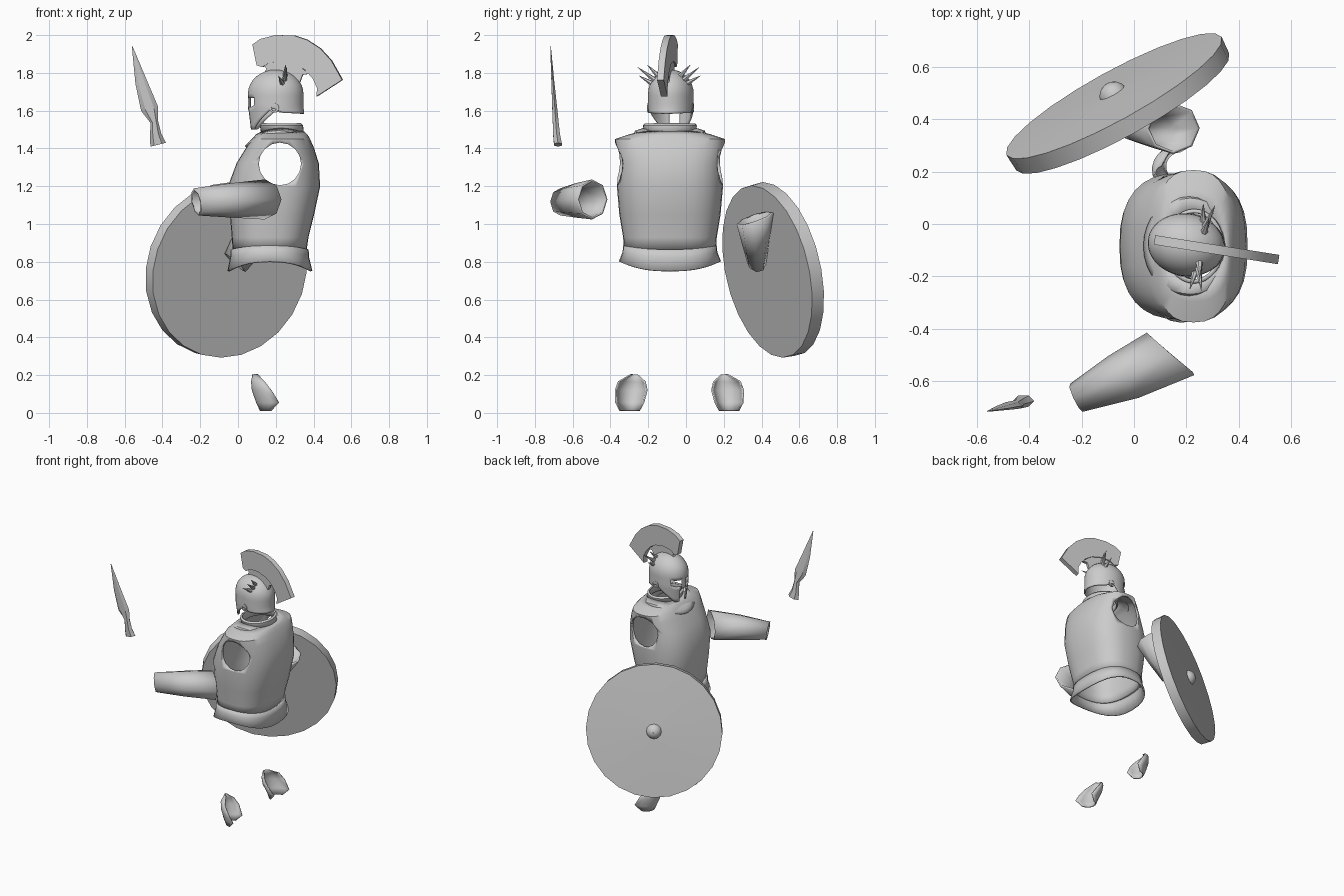
import bpy, bmesh
from math import sin, cos, pi, radians, copysign
from mathutils import Vector, Matrix

if "Cube" in bpy.data.objects:
    bpy.data.objects.remove(bpy.data.objects["Cube"])

CY = -0.085                      # body centre line in y
HEAD = Matrix.Translation((0.2, -0.08, 0)) @ Matrix.Rotation(radians(-9), 4, 'Z')


def make(name, verts, faces, solid=0.0, matrix=None, angle=35):
    me = bpy.data.meshes.new(name)
    me.from_pydata([tuple(v) for v in verts], [], faces)
    bm = bmesh.new()
    bm.from_mesh(me)
    bmesh.ops.remove_doubles(bm, verts=bm.verts, dist=1e-5)
    bmesh.ops.delete(bm, geom=[v for v in bm.verts if not v.link_faces], context='VERTS')
    bmesh.ops.recalc_face_normals(bm, faces=bm.faces)
    bm.to_mesh(me)
    bm.free()
    ob = bpy.data.objects.new(name, me)
    bpy.context.collection.objects.link(ob)
    if matrix:
        ob.matrix_world = matrix
    if solid:
        m = ob.modifiers.new("thickness", 'SOLIDIFY')
        m.thickness, m.offset = solid, 0
    bpy.ops.object.select_all(action='DESELECT')
    ob.select_set(True)
    bpy.context.view_layer.objects.active = ob
    bpy.ops.object.shade_smooth_by_angle(angle=radians(angle))
    return ob


def loft(name, rings, closed=True, caps=False, keep=None, **kw):
    n = len(rings[0])
    verts = [Vector(p) for r in rings for p in r]
    faces = []
    for i in range(len(rings) - 1):
        for j in range(n if closed else n - 1):
            k = (j + 1) % n
            f = (i * n + j, i * n + k, (i + 1) * n + k, (i + 1) * n + j)
            if keep is None or keep(sum((verts[v] for v in f), Vector()) / 4, j):
                faces.append(f)
    if caps:
        faces += [tuple(range(n)), tuple(range((len(rings) - 1) * n, len(rings) * n))]
    return make(name, verts, faces, **kw)


def oval(c, u, v, n=8):
    c, u, v = Vector(c), Vector(u), Vector(v)
    return [c + u * cos(2 * pi * i / n) + v * sin(2 * pi * i / n) for i in range(n)]


def body_ring(z, x0, x1, hy, p=2.6, dip=0.0, n=32):
    # squarish oval around the body; dip lowers the front and back
    pts = []
    for i in range(n):
        a = 2 * pi * i / n
        c, s = cos(a), sin(a)
        pts.append(((x0 + x1) / 2 + (x1 - x0) / 2 * copysign(abs(c) ** (2 / p), c),
                    CY + hy * copysign(abs(s) ** (2 / p), s), z - dip * c * c))
    return pts


def plate(name, outline, y, t, matrix=None):
    n = len(outline)
    verts = [(x, y + s * t / 2, z) for s in (-1, 1) for x, z in outline]
    faces = [tuple(range(n)), tuple(range(n, 2 * n))]
    faces += [(i, (i + 1) % n, n + (i + 1) % n, n + i) for i in range(n)]
    return make(name, verts, faces, matrix=matrix)


# breastplate shell with round arm holes
torso = loft("breastplate", [body_ring(*r) for r in (
    (0.86, -0.02, 0.355, 0.235), (0.93, -0.025, 0.365, 0.24), (1.05, -0.035, 0.395, 0.26),
    (1.2, -0.045, 0.427, 0.273), (1.32, 0.0, 0.42, 0.272), (1.40, 0.05, 0.395, 0.282),
    (1.445, 0.08, 0.375, 0.285), (1.468, 0.1, 0.362, 0.21), (1.485, 0.13, 0.345, 0.14, 2.2))],
    solid=0.016)
hole = loft("arm_hole_cutter", [oval((0.222, y, 1.318), (0.112, 0, 0), (0, 0, 0.113), 16)
                                for y in (-0.6, 0.4)], caps=True)
hole.hide_render = True
hole.hide_set(True)
cut = torso.modifiers.new("arm_holes", 'BOOLEAN')
cut.operation, cut.object = 'DIFFERENCE', hole

# flared belt and neck collar
loft("belt", [body_ring(0.885, -0.035, 0.368, 0.242, 2.5, 0.02),
              body_ring(0.85, -0.035, 0.37, 0.245, 2.5, 0.025),
              body_ring(0.80, -0.05, 0.388, 0.265, 2.5, 0.05)], solid=0.012)
loft("collar", [body_ring(1.468, 0.04, 0.375, 0.19, 2, 0.06), body_ring(1.49, 0.06, 0.37, 0.18, 2, 0.06),
                body_ring(1.502, 0.11, 0.35, 0.14, 2, 0.025)], solid=0.012)
loft("neck_ring", [body_ring(1.47, 0.13, 0.345, 0.13, 2), body_ring(1.52, 0.12, 0.34, 0.138, 2),
                   body_ring(1.53, 0.13, 0.33, 0.13, 2)], solid=0.01)

# forearm guards
loft("right_forearm_guard", [
    oval((-0.22, -0.665, 1.117), (0.022, -0.048, 0), (-0.012, 0, 0.066)),
    oval((-0.04, -0.585, 1.125), (0.055, -0.075, 0), (0, 0, 0.085)),
    oval((0.14, -0.497, 1.13), (0.088, -0.076, 0), (0, 0, 0.1))], solid=0.012, angle=50)
loft("left_forearm_guard", [
    oval((-0.015, 0.372, 0.795), (0.05, 0, -0.045), (0, 0.045, -0.01)),
    oval((0.07, 0.368, 0.92), (0.08, 0, -0.04), (0, 0.07, 0.01)),
    oval((0.15, 0.366, 1.03), (0.097, 0, -0.02), (0, 0.092, 0.03))], solid=0.012, angle=50)

# ankle guards, open at the back
for name, side in (("left_ankle_guard", 1), ("right_ankle_guard", -1)):
    rows = []
    for z, front, back, hw, yc in ((0.203, 0.083, 0.092, 0.015, 0.24), (0.165, 0.073, 0.13, 0.07, 0.252),
                                   (0.12, 0.077, 0.165, 0.083, 0.255), (0.055, 0.1, 0.205, 0.073, 0.263),
                                   (0.012, 0.12, 0.165, 0.05, 0.263)):
        rows.append([(front + (back - front) * (1 - cos(s * pi / 2)) + 0.012 * s,
                      -0.035 + side * (yc + hw * sin(s * pi / 2)), z)
                     for s in (i / 4 - 1 for i in range(9))])
    loft(name, rows, closed=False, solid=0.008, angle=50)

# spear head: socket flowing into a flat leaf blade
loft("spear_head", [oval(c, (w, 0, w * 0.25), (0, d, 0), n=6) for c, w, d in (
    ((-0.423, -0.678, 1.42), 0.041, 0.024), ((-0.436, -0.685, 1.47), 0.03, 0.021),
    ((-0.443, -0.69, 1.54), 0.02, 0.018), ((-0.468, -0.695, 1.61), 0.045, 0.015),
    ((-0.512, -0.705, 1.75), 0.031, 0.009), ((-0.56, -0.717, 1.94), 0.002, 0.002))],
    caps=True, angle=25)

# round shield, slightly conical, with a boss
facing = Vector((-0.472, 0.858, 0.2)).normalized().to_track_quat('Z', 'Y').to_matrix().to_4x4()
place = Matrix.Translation((-0.06, 0.46, 0.755)) @ facing
loft("shield", [oval((0, 0, z), (r, 0, 0), (0, r, 0), 24) for z, r in
                ((-0.035, 0.465), (0.035, 0.47), (0.05, 0.04))], caps=True, matrix=place, angle=25)
loft("shield_boss", [oval((0, 0, 0.04 + 0.05 * sin(a)), (0.055 * cos(a), 0, 0), (0, 0.055 * cos(a), 0), 12)
                     for a in (radians(d) for d in (0, 25, 50, 70, 88))], matrix=place, angle=40)


# helmet with nose guard, eye openings and long cheek plates
def lower_edge(d):
    keys = ((0, 1.60), (9, 1.60), (13, 1.50), (32, 1.50), (90, 1.615), (110, 1.588), (180, 1.583))
    for (a, za), (b, zb) in zip(keys, keys[1:]):
        if d <= b:
            return za + (zb - za) * (d - a) / (b - a)


N = 60
rows = []
for i in range(17):
    row = []
    for j in range(N):
        a = 2 * pi * (j + 0.5) / N
        zb = lower_edge(min(360 * (j + 0.5) / N, 360 - 360 * (j + 0.5) / N))
        if i <= 8:
            z, k = zb + (1.69 - zb) * i / 8, 1.0
        else:
            p = (i - 8) / 8 * pi / 2
            z, k = 1.69 + 0.122 * sin(p), max(cos(p), 0.001)
        ax = 0.143 if cos(a) > 0 else 0.142
        lean = 0.0 if z > 1.62 else (1.62 - z) * 0.12
        row.append((-ax * k * cos(a) + lean, 0.115 * k * sin(a) * (1 - lean * 6), z))
    rows.append(row)


def solid_helmet(c, j):
    d = min(360 * (j + 1) / N, 360 - 360 * (j + 1) / N)
    slot = 8 < d < 14 and c.z < 1.68
    eye = 8 < d < 44 and 1.63 < c.z < 1.675
    return not (slot or eye)


loft("helmet", rows, keep=solid_helmet, solid=0.01, matrix=HEAD, angle=45)

# crest and its holder (outlines relative to the head axis)
plate("crest", [(x - 0.2, z) for x, z in (
    (0.077, 1.95), (0.12, 1.98), (0.2, 2.0), (0.3, 1.998), (0.37, 1.975), (0.44, 1.93), (0.5, 1.865),
    (0.558, 1.763), (0.42, 1.675), (0.424, 1.72), (0.4, 1.77), (0.36, 1.815), (0.31, 1.845),
    (0.24, 1.86), (0.17, 1.855), (0.13, 1.83), (0.1, 1.84))], 0, 0.036, HEAD)
plate("crest_holder", [(x - 0.2, z) for x, z in (
    (0.13, 1.78), (0.15, 1.82), (0.14, 1.85), (0.24, 1.865), (0.31, 1.85), (0.38, 1.795),
    (0.345, 1.79), (0.33, 1.75), (0.25, 1.79))], 0, 0.022, HEAD)

# side horns and ear rings on the helmet
for side, word in ((1, "left"), (-1, "right")):
    for k, (base, tip) in enumerate((((0.06, 0.08, 1.765), (0.085, 0.165, 1.83)),
                                     ((0.06, 0.06, 1.785), (0.07, 0.115, 1.842)),
                                     ((0.05, 0.095, 1.745), (0.04, 0.165, 1.785)))):
        b, t = (Vector((x, side * y, z)) for x, y, z in (base, tip))
        d = (t - b).normalized()
        u = d.orthogonal().normalized()
        loft(f"{word}_horn_{k + 1}", [oval(p, u * r, d.cross(u) * r, 6) for p, r in ((b, 0.014), (t, 0.001))],
             caps=True, matrix=HEAD)
    loft(f"{word}_ear_ring", [oval((0.01, side * y, 1.615), (r, 0, 0), (0, 0, r), 12) for y, r in
         ((0.105, 0.026), (0.122, 0.026), (0.122, 0.016), (0.105, 0.016), (0.105, 0.026))], matrix=HEAD)
